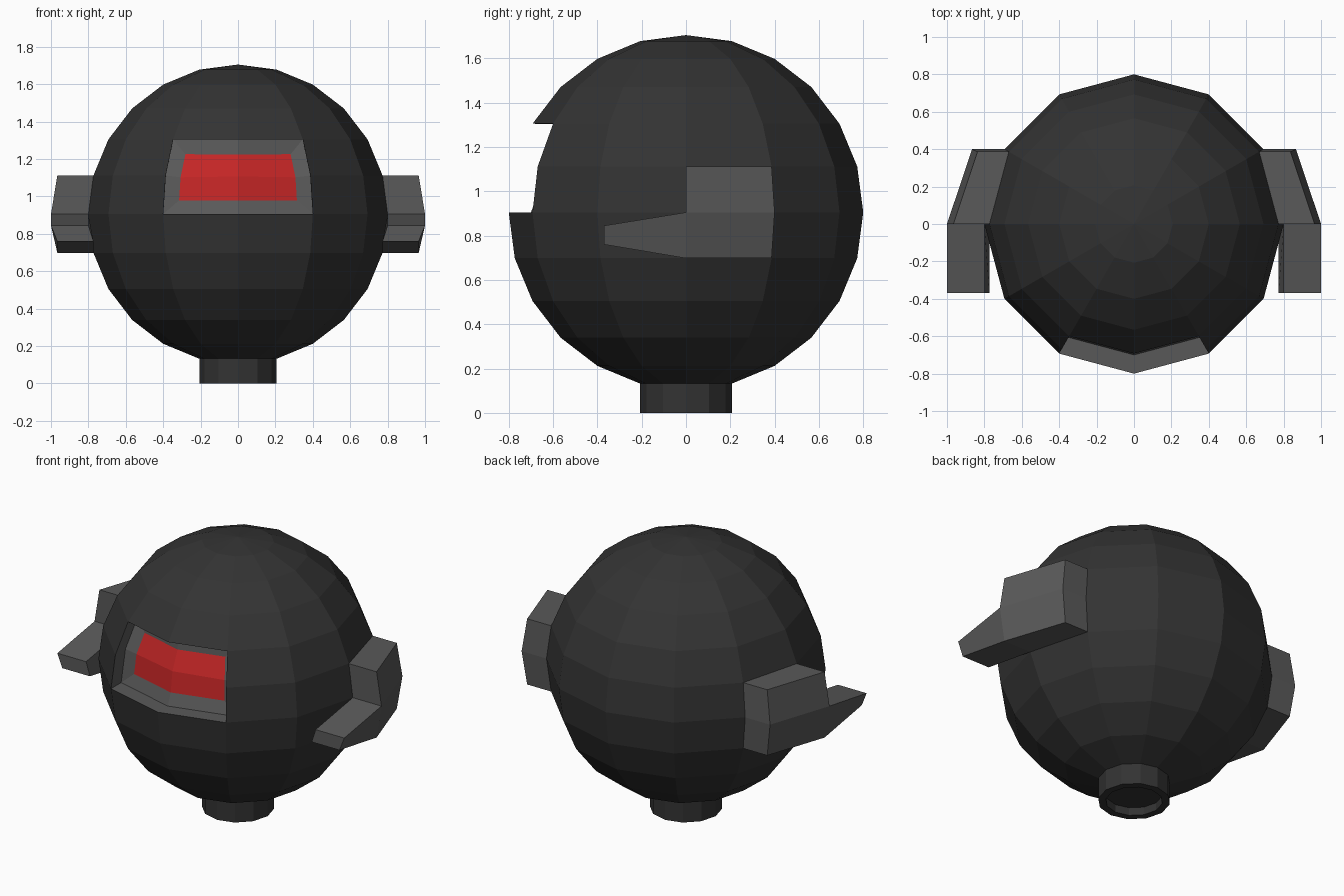
import bpy, bmesh
from math import sin, cos, radians
from mathutils import Vector

if "Cube" in bpy.data.objects:
    bpy.data.objects.remove(bpy.data.objects["Cube"])

R, CZ = 0.8, 0.905          # shell radius and centre height


def material(name, rgb):
    m = bpy.data.materials.new(name)
    m.diffuse_color = (*rgb, 1)
    m.use_nodes = True
    m.node_tree.nodes["Principled BSDF"].inputs["Base Color"].default_value = m.diffuse_color
    return m


charcoal = material("charcoal", (0.033, 0.033, 0.033))
grey = material("grey", (0.1, 0.1, 0.1))
red = material("red", (0.55, 0.019, 0.019))


def finish(name, bm, mats):
    me = bpy.data.meshes.new(name)
    bm.to_mesh(me)
    bm.free()
    for m in mats:
        me.materials.append(m)
    ob = bpy.data.objects.new(name, me)
    bpy.context.collection.objects.link(ob)
    return ob


def on_shell(az, el):
    """Point on the faceted ball; az from +x towards +y, el from the equator."""
    a, e = radians(az), radians(el)
    return Vector((R * cos(e) * cos(a), R * cos(e) * sin(a), CZ + R * sin(e)))


# Helmet shell: 12 x 12 ball, open under the neck and under the ear pieces
bm = bmesh.new()
bmesh.ops.create_uvsphere(bm, u_segments=12, v_segments=12, radius=R)
bmesh.ops.translate(bm, verts=bm.verts, vec=(0, 0, CZ))
bmesh.ops.recalc_face_normals(bm, faces=bm.faces)
hidden, visor = [], []
for f in bm.faces:
    c = f.calc_center_median()
    if c.z < CZ - 0.772:
        hidden.append(f)
    elif abs(c.x) > 0.7 and 0.1 < c.y < 0.3 and abs(c.z - CZ) < 0.2:
        hidden.append(f)
    elif c.y < -0.5 and abs(c.x) < 0.3 and CZ < c.z < CZ + 0.4:
        visor.append(f)
bmesh.ops.delete(bm, geom=hidden, context='FACES')

# Visor: straight recess, grey frame, red window
walls = bmesh.ops.inset_region(bm, faces=visor, thickness=0.0005, use_even_offset=True)["faces"]
verts = list({v for f in visor for v in f.verts})
bmesh.ops.translate(bm, verts=verts, vec=(0, 0.1, 0))
frame = bmesh.ops.inset_region(bm, faces=visor, thickness=0.077, depth=-0.02,
                               use_even_offset=True)["faces"]
for f in walls + frame:
    f.material_index = 1
for f in visor:
    f.material_index = 2
finish("helmet_shell", bm, [charcoal, grey, red])

# Neck collar: 12-sided lathe with a recessed underside
bm = bmesh.new()
rn = R * sin(radians(15))
rings = []
for r, z in [(rn, CZ - R * cos(radians(15))), (rn, 0), (0.163, 0), (0.163, 0.05)]:
    rings.append([bm.verts.new((r * cos(radians(30 * i)), r * sin(radians(30 * i)), z))
                  for i in range(12)])
for a, b in zip(rings, rings[1:]):
    for i in range(12):
        j = (i + 1) % 12
        bm.faces.new((a[i], b[i], b[j], a[j]))
bm.faces.new(rings[-1][::-1])
finish("neck_collar", bm, [charcoal])


# Ear pieces: shell patch pulled outwards, with a tapered prong to the front
def ear(name, side):
    bm = bmesh.new()

    def vert(p, stretch=1.0):
        return bm.verts.new((side * p.x * stretch, p.y, p.z))

    els = (-15, 0, 15)
    fi, fo, bi, bo = [[vert(on_shell(az, e), s) for e in els]
                      for az, s in ((0, 1), (0, 1.25), (30, 1), (30, 1.25))]
    for k in (0, 1):
        bm.faces.new((fo[k], bo[k], bo[k + 1], fo[k + 1]))      # outer side
        bm.faces.new((bo[k], bi[k], bi[k + 1], bo[k + 1]))      # back
    bm.faces.new((fi[1], fo[1], fo[2], fi[2]))                  # upper front
    bm.faces.new((fi[2], fo[2], bo[2], bi[2]))                  # top
    bm.faces.new((fi[0], bi[0], bo[0], fo[0]))                  # bottom
    base = [fi[0], fo[0], fo[1], fi[1]]
    tip = [bm.verts.new((v.co.x, -0.37, z))
           for v, z in zip(base, (0.76, 0.76, 0.845, 0.845))]
    for i in range(4):
        j = (i + 1) % 4
        bm.faces.new((base[i], base[j], tip[j], tip[i]))
    bm.faces.new(tip)
    bmesh.ops.recalc_face_normals(bm, faces=bm.faces)
    # open mesh: make sure the top face points up
    top = max(bm.faces, key=lambda f: f.calc_center_median().z)
    if top.normal.z < 0:
        bmesh.ops.reverse_faces(bm, faces=bm.faces)
    finish(name, bm, [grey])


ear("ear_piece_right", 1)
ear("ear_piece_left", -1)
